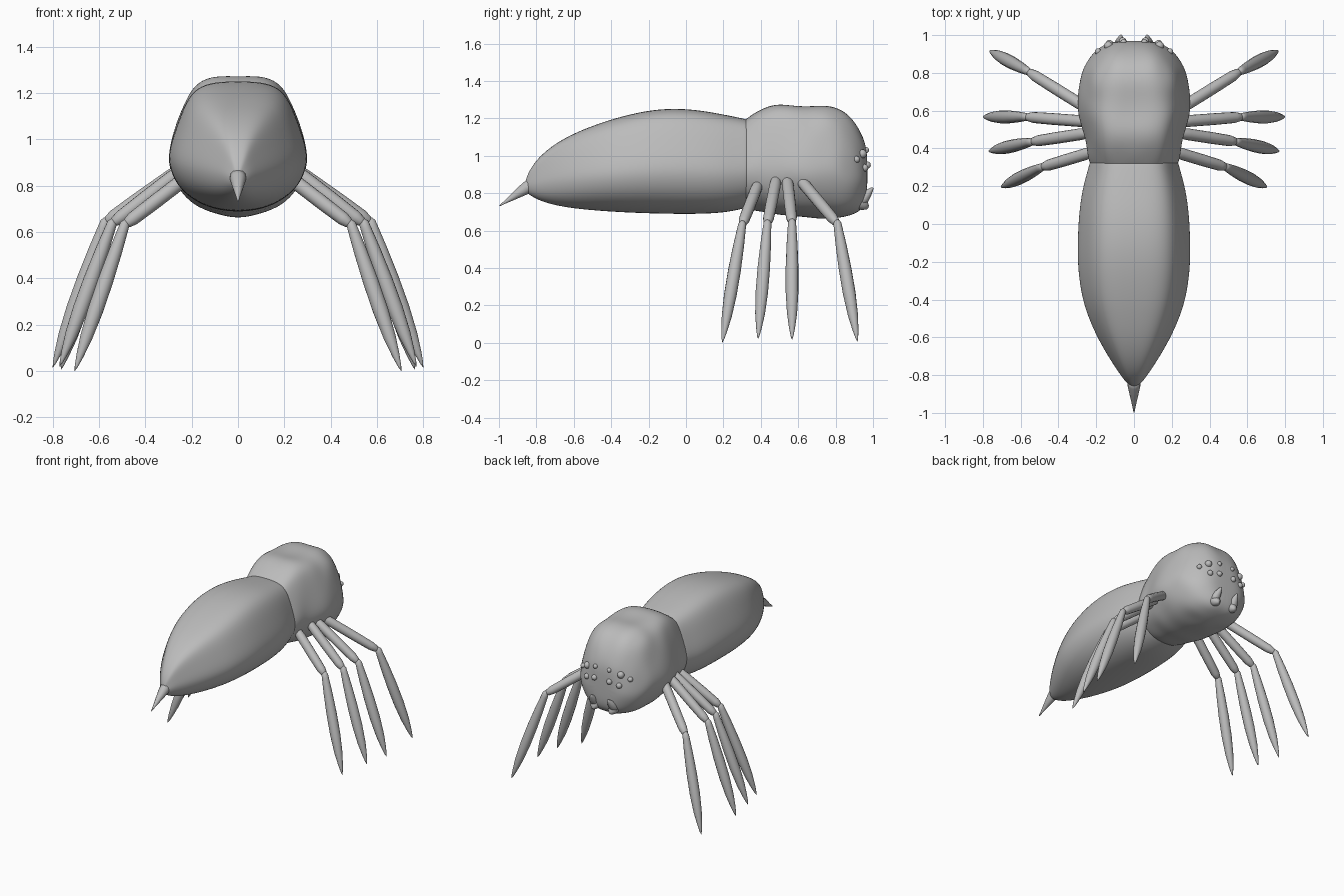
import bpy, bmesh, math
from mathutils import Vector, noise
from mathutils.bvhtree import BVHTree

if "Cube" in bpy.data.objects:
    bpy.data.objects.remove(bpy.data.objects["Cube"])

grey = bpy.data.materials.new("plain grey")
grey.diffuse_color = (0.5, 0.5, 0.5, 1)
grey.use_nodes = True
grey.node_tree.nodes["Principled BSDF"].inputs["Base Color"].default_value = grey.diffuse_color


def finish(name, bm, subdiv=0):
    bmesh.ops.recalc_face_normals(bm, faces=bm.faces)
    for f in bm.faces:
        f.smooth = True
    me = bpy.data.meshes.new(name)
    bm.to_mesh(me)
    bm.free()
    me.materials.append(grey)
    ob = bpy.data.objects.new(name, me)
    bpy.context.collection.objects.link(ob)
    if subdiv:
        ob.modifiers.new("smooth", 'SUBSURF').levels = subdiv
        ob.modifiers["smooth"].render_levels = subdiv
    return ob


def skin(bm, rings, tip_a, tip_b):
    """Bridge closed rings of points and close both ends with a fan."""
    loops = [[bm.verts.new(p) for p in r] for r in rings]
    n = len(loops[0])
    for a, b in zip(loops, loops[1:]):
        for i in range(n):
            j = (i + 1) % n
            bm.faces.new((a[i], a[j], b[j], b[i]))
    for loop, tip in ((loops[0], tip_a), (loops[-1], tip_b)):
        t = bm.verts.new(tip)
        for i in range(n):
            bm.faces.new((loop[i], loop[(i + 1) % n], t))


# Body cross-section: (fraction of half width, fraction of height)
half = [(0, 1), (.35, .995), (.6, .95), (.75, .85), (.88, .67), (1, .48),
        (1, .35), (.88, .2), (.65, .09), (.35, .02), (0, 0)]
section = half + [(-x, z) for x, z in half[-2:0:-1]]


def body(name, stations, tip_a, tip_b, bump=0.0):
    bm = bmesh.new()
    rings = []
    for y, w, top, bot in stations:
        ring = [Vector((x * w, y, bot + z * (top - bot))) for x, z in section]
        rings.append(ring)
    skin(bm, rings, tip_a, tip_b)
    if bump:
        bm.normal_update()
        for v in bm.verts:
            if v.co.y > 0.36:
                p = Vector((abs(v.co.x), v.co.y, v.co.z)) * 9
                d = Vector((v.co.x, 0, v.co.z - 0.95))
                if d.length > 0.01:
                    v.co += d.normalized() * noise.noise(p) * bump
    return finish(name, bm, 2)


# Abdomen: y, half width, top, bottom
body("abdomen", [
    (-.855, .022, .88, .805), (-.83, .05, .935, .785), (-.78, .085, 1.0, .757), (-.7, .138, 1.065, .733),
    (-.6, .195, 1.12, .716), (-.5, .24, 1.16, .706), (-.4, .274, 1.195, .698),
    (-.25, .298, 1.235, .69), (-.1, .3, 1.255, .686), (.05, .293, 1.248, .685),
    (.18, .275, 1.225, .69), (.27, .25, 1.207, .705), (.325, .235, 1.195, .72),
    (.335, .23, 1.19, .725)], (0, -.862, .84), (0, .337, .95))

# Head and thorax in one block
head = body("head", [
    (.295, .222, 1.17, .73), (.305, .228, 1.185, .72), (.36, .243, 1.23, .705), (.43, .262, 1.267, .697),
    (.5, .279, 1.278, .685), (.58, .293, 1.27, .675), (.66, .298, 1.268, .665),
    (.74, .293, 1.274, .66), (.81, .277, 1.258, .662), (.865, .25, 1.222, .675),
    (.91, .212, 1.17, .69), (.945, .165, 1.11, .715), (.968, .1, 1.04, .77)],
    (0, .3, .95), (0, .97, .9), 0.022)


def limb(bm, a, b, profile, sides=14):
    """Round tapered limb from a to b; profile = (fraction along, radius)."""
    a, b = Vector(a), Vector(b)
    d = b - a
    u = d.cross(Vector((0, 0, 1))).normalized()
    v = d.cross(u).normalized()
    rings = []
    for t, r in profile:
        rings.append([a + d * t + (u * math.cos(k) + v * math.sin(k)) * r
                      for k in (2 * math.pi * i / sides for i in range(sides))])
    skin(bm, rings, a + d * (profile[0][0] - .01), b)


upper = [(0, .02), (.05, .027), (.2, .031), (.6, .031), (.88, .029), (.96, .022), (.99, .012)]
lower = [(0, .012), (.02, .021), (.06, .023), (.2, .029), (.4, .034), (.6, .034),
         (.78, .027), (.9, .016), (.97, .007)]

# Legs: hip, knee, foot for the +x side, mirrored to -x
legs = {
    "first_leg": ((.22, .595, .89), (.565, .81, .635), (.765, .917, .005)),
    "second_leg": ((.22, .54, .89), (.575, .567, .64), (.8, .567, .015)),
    "third_leg": ((.22, .485, .885), (.545, .435, .635), (.77, .385, .02)),
    "fourth_leg": ((.19, .39, .86), (.49, .3, .63), (.705, .194, .0)),
}
for name, pts in legs.items():
    for side, s in (("right", 1), ("left", -1)):
        hip, knee, foot = [Vector((x * s, y, z)) for x, y, z in pts]
        bm = bmesh.new()
        limb(bm, hip, knee, upper)
        limb(bm, knee + (knee - foot) * .03, foot, lower)
        finish(side + "_" + name, bm)

# Stinger
bm = bmesh.new()
limb(bm, (0, -.82, .85), (0, -1.0, .73), [(0, .036), (.2, .034), (.5, .022), (.8, .009), (.95, .004)])
finish("stinger", bm)

# Eyes sit on the head surface
bpy.context.view_layer.update()
tree = BVHTree.FromObject(head, bpy.context.evaluated_depsgraph_get())
eyes = [(.055, 1.03, .016), (.06, .95, .02), (.135, 1.01, .024), (.13, .935, .02), (.19, .98, .018)]
bm = bmesh.new()
for x, z, r in eyes:
    for s in (1, -1):
        hit = tree.ray_cast(Vector((x * s, 2, z)), Vector((0, -1, 0)))[0]
        if hit:
            new = bmesh.ops.create_uvsphere(bm, u_segments=14, v_segments=10, radius=r)
            bmesh.ops.translate(bm, verts=new["verts"], vec=hit)
finish("eyes", bm)

# Mouth: a pair of jaws with upturned fangs
bm = bmesh.new()
for s in (1, -1):
    limb(bm, (.075 * s, .9, .77), (.07 * s, .975, .72),
         [(0, .04), (.4, .04), (.75, .028), (.95, .012)])
    limb(bm, (.08 * s, .93, .75), (.068 * s, 1.0, .83),
         [(0, .03), (.3, .03), (.6, .022), (.85, .012), (.97, .006)])
finish("jaws", bm)
